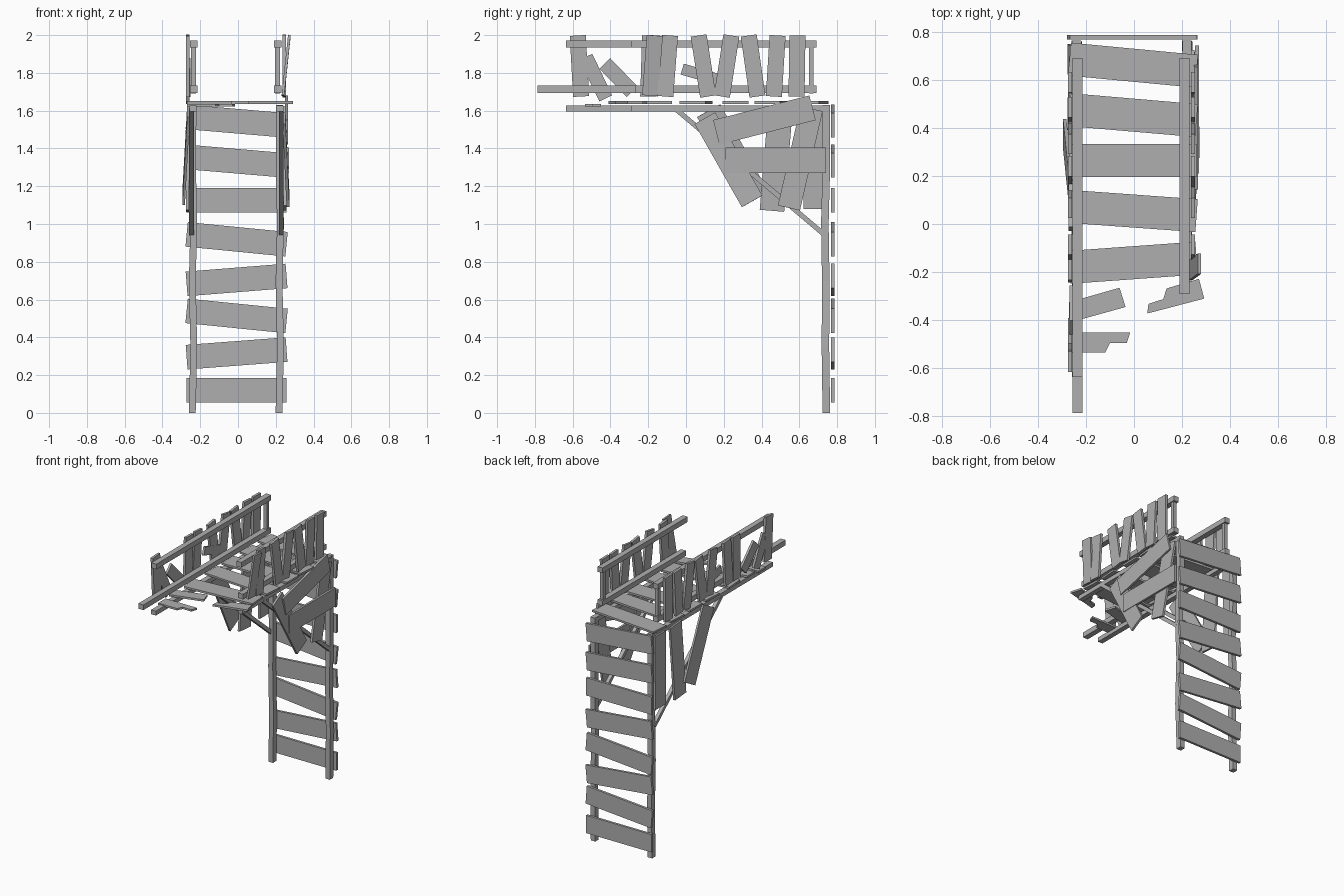
import bpy, bmesh
from mathutils import Vector

if "Cube" in bpy.data.objects:
    bpy.data.objects.remove(bpy.data.objects["Cube"], do_unlink=True)

wood = bpy.data.materials.new("weathered grey wood")
wood.use_nodes = True
GREY = (0.43, 0.43, 0.43, 1)
wood.diffuse_color = GREY
wood.node_tree.nodes["Principled BSDF"].inputs["Base Color"].default_value = GREY


def finish(name, bm):
    bmesh.ops.recalc_face_normals(bm, faces=bm.faces)
    mesh = bpy.data.meshes.new(name)
    bm.to_mesh(mesh)
    bm.free()
    mesh.materials.append(wood)
    ob = bpy.data.objects.new(name, mesh)
    bpy.context.collection.objects.link(ob)


def timber(name, path, width, thick, normal):
    """Rectangular section swept along a path; thick runs along normal."""
    bm = bmesh.new()
    path = [Vector(p) for p in path]
    along = (path[-1] - path[0]).normalized()
    side = Vector(normal).cross(along).normalized()
    n = along.cross(side)
    rings = [[bm.verts.new(p + side * a * width / 2 + n * b * thick / 2)
              for a, b in ((-1, -1), (1, -1), (1, 1), (-1, 1))] for p in path]
    for r, s in zip(rings, rings[1:]):
        for i in range(4):
            j = (i + 1) % 4
            bm.faces.new((r[i], r[j], s[j], s[i]))
    bm.faces.new(rings[0])
    bm.faces.new(rings[-1])
    finish(name, bm)


def plate(name, outline, z, thick):
    """Broken board cut to an outline in plan."""
    bm = bmesh.new()
    face = bm.faces.new([bm.verts.new((x, y, z)) for x, y in outline])
    ext = bmesh.ops.extrude_face_region(bm, geom=[face])["geom"]
    for v in ext:
        if isinstance(v, bmesh.types.BMVert):
            v.co.z += thick
    finish(name, bm)


X, Y, Z = (1, 0, 0), (0, 1, 0), (0, 0, 1)

# Ladder boards across the back: centre height at each end
for i, (a, b) in enumerate([(.12, .12), (.295, .335), (.54, .487), (.683, .725),
                            (.945, .893), (1.125, 1.125), (1.355, 1.31), (1.567, 1.522)]):
    timber(f"ladder_board_{i}", [(-.272, .776, a), (.257, .776, b)], .13, .018, Y)

# Deck boards: centre depth at each end
for i, (a, b) in enumerate([(.685, .635), (.475, .43), (.263, .263), (.073, .035), (-.18, -.142)]):
    timber(f"deck_board_{i}", [(-.268, a, 1.643), (.26, b, 1.643)], .137, .014, Z)
plate("broken_deck_board_left", [(-.27, -.41), (-.035, -.345), (-.06, -.265), (-.27, -.325)], 1.636, .014)
plate("broken_deck_board_right", [(.055, -.372), (.292, -.31), (.27, -.228), (.135, -.268),
                                  (.122, -.312), (.06, -.332)], 1.636, .014)
plate("broken_deck_board_end", [(-.27, -.45), (-.015, -.45), (-.03, -.495), (-.1, -.495),
                                (-.12, -.535), (-.27, -.535)], 1.622, .014)

# Posts, bearers, braces and rails on both sides
for side, s, front in (("right", -1, -.635), ("left", 1, -.29)):
    x = -.238 if s < 0 else .221
    timber(f"{side}_post", [(x - .004, .743, 0), (x + .004, .738, .35), (x - .004, .74, .7),
                            (x + .004, .735, 1), (x - .003, .743, 1.3), (x, .742, 1.63)], .036, .04, Y)
    timber(f"{side}_bearer", [(x, front, 1.612), (x, .76, 1.612)], .038, .032, Z)
    timber(f"{side}_brace", [(x + s * .008, .725, .95), (x + s * .008, -.05, 1.605)], .026, .026, X)
    rx = -.235 if s < 0 else .21
    low_front = -.785 if s < 0 else -.27
    timber(f"{side}_lower_rail", [(rx, low_front, 1.713), (rx, .69, 1.713)], .04, .038, Z)
    timber(f"{side}_upper_rail", [(rx, front, 1.953), (rx, .69, 1.953)], .04, .038, Z)
    timber(f"{side}_rail_post", [(rx, .663, 1.69), (rx, .663, 1.955)], .026, .026, X)

# Railing boards: bottom and top depth
pickets = [(.585, .59), (.465, .485), (.378, .332), (.19, .24), (.117, .067), (-.11, -.085)]
for i, (a, b) in enumerate(pickets):
    timber(f"left_picket_{i}", [(.245, a, 1.675), (.245, b, 1.998)], .085, .018, X)
    timber(f"right_picket_{i}", [(-.266, a, 1.675), (-.266, b, 1.998)], .085, .018, X)
timber("left_loose_picket", [(.238, -.19, 1.68), (.272, -.165, 1.998)], .085, .014, X)
timber("right_picket_inner", [(-.266, -.2, 1.675), (-.266, -.19, 1.998)], .085, .018, X)
timber("right_picket_end", [(-.266, -.555, 1.675), (-.266, -.573, 1.998)], .085, .018, X)
timber("right_fallen_picket_a", [(-.266, -.425, 1.665), (-.266, -.53, 1.885)], .075, .016, X)
timber("right_fallen_picket_b", [(-.26, -.285, 1.7), (-.26, -.43, 1.85)], .08, .016, X)
timber("right_sideways_board", [(-.264, -.02, 1.82), (-.264, .17, 1.765)], .06, .016, X)

# Side boards hanging under the deck
timber("right_side_board_a", [(-.268, .685, 1.08), (-.262, .68, 1.61)], .125, .016, X)
timber("right_side_board_b", [(-.268, .455, 1.07), (-.262, .5, 1.61)], .13, .016, X)
timber("right_side_board_c", [(-.288, .375, 1.135), (-.262, .12, 1.6)], .14, .014, X)
timber("left_side_board_a", [(.25, .545, 1.085), (.244, .665, 1.61)], .12, .016, X)
timber("left_side_board_b", [(.265, .35, 1.12), (.244, .1, 1.56)], .125, .016, X)
timber("left_cross_board_low", [(.262, .21, 1.338), (.262, .742, 1.338)], .135, .016, X)
timber("left_cross_board_high", [(.258, .16, 1.485), (.258, .67, 1.615)], .135, .016, X)
